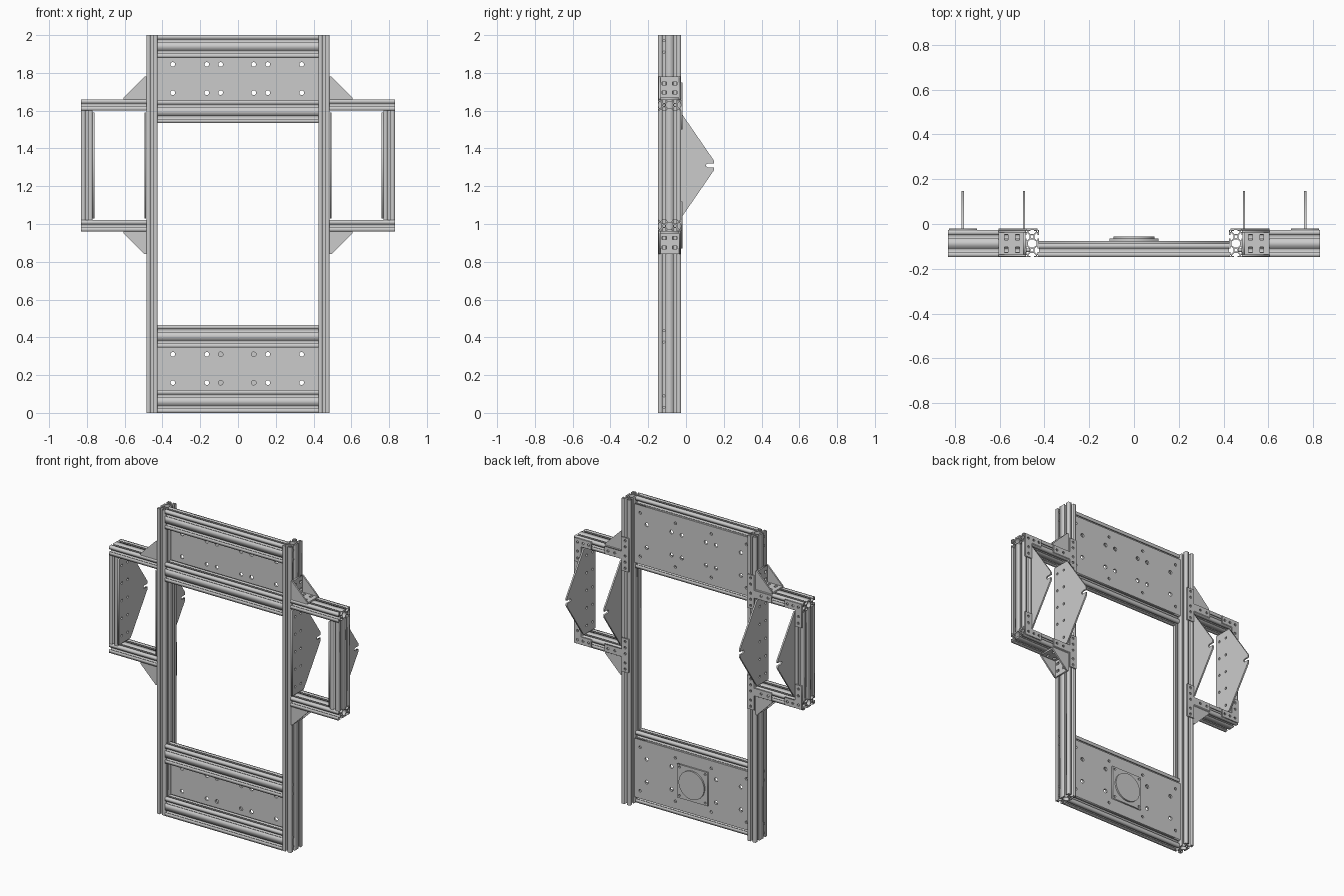
import bpy, bmesh, math
from mathutils import Matrix, Vector

if "Cube" in bpy.data.objects:
    bpy.data.objects.remove(bpy.data.objects["Cube"])


def axes(a, b, c, o):
    """Matrix taking local x, y, z to world axes a, b, c with origin o."""
    m = Matrix((a, b, c)).transposed().to_4x4()
    m.translation = Vector(o)
    return m


X, Y, Z = (1, 0, 0), (0, 1, 0), (0, 0, 1)
NY = (0, -1, 0)
MID = 1.31          # height of the side frame centre line
YC = -0.087         # depth centre of the deep profiles


def circle(x, y, r, n=14):
    return [(x + r * math.cos(2 * math.pi * i / n), y + r * math.sin(2 * math.pi * i / n))
            for i in range(n)]


def box(x0, x1, y0, y1):
    return [(x0, y0), (x1, y0), (x1, y1), (x0, y1)]


def solid(name, loops, thick, mat):
    """Extrude an outline with holes, centred on the local z axis."""
    cu = bpy.data.curves.new(name + "_outline", 'CURVE')
    cu.dimensions = '2D'
    cu.fill_mode = 'BOTH'
    cu.extrude = thick / 2
    for pts in loops:
        sp = cu.splines.new('POLY')
        sp.points.add(len(pts) - 1)
        for p, (x, y) in zip(sp.points, pts):
            p.co = (x, y, 0, 1)
        sp.use_cyclic_u = True
    tmp = bpy.data.objects.new(name + "_tmp", cu)
    bpy.context.collection.objects.link(tmp)
    dg = bpy.context.evaluated_depsgraph_get()
    me = bpy.data.meshes.new_from_object(tmp.evaluated_get(dg))
    bpy.data.objects.remove(tmp)
    me.transform(mat)
    bm = bmesh.new()
    bm.from_mesh(me)
    bmesh.ops.remove_doubles(bm, verts=bm.verts, dist=1e-5)
    bmesh.ops.recalc_face_normals(bm, faces=bm.faces)
    bm.to_mesh(me)
    bm.free()
    me.name = name
    ob = bpy.data.objects.new(name, me)
    bpy.context.collection.objects.link(ob)
    return ob


# Slotted double profile: 0.06 wide (x) by 0.12 long (y), six T slots
SLOT = [(-.008, 0), (-.008, .005), (-.0165, .005), (-.0165, .009), (-.007, .0185),
        (.007, .0185), (.0165, .009), (.0165, .005), (.008, .005), (.008, 0)]


def profile_loops():
    out = []
    sides = [((-.03, -.06), (1, 0), [.03]), ((.03, -.06), (0, 1), [.03, .09]),
             ((.03, .06), (-1, 0), [.03]), ((-.03, .06), (0, -1), [.03, .09])]
    for (px, py), (dx, dy), centres in sides:
        out.append((px, py))
        for c in centres:
            for t, d in SLOT:
                out.append((px + dx * (c + t) - dy * d, py + dy * (c + t) + dx * d))
    cavity = [(0.019, .008), (.007, .018), (-.007, .018), (-.019, .008),
              (-.019, -.008), (-.007, -.018), (.007, -.018), (.019, -.008)]
    cavity = [(b, a) for a, b in [(.018, .007), (.008, .019), (-.008, .019), (-.018, .007),
                                  (-.018, -.007), (-.008, -.019), (.008, -.019), (.018, -.007)]]
    loops = [out, cavity]
    for s in (-1, 1):
        loops.append(circle(0, s * .03, .007))
        for t in (-1, 1):
            loops.append(circle(t * .0245, s * .0545, .003, 8))
    return loops


PROFILE = profile_loops()

# Cross beams, in pairs, and the plates bolted behind them
for label, z0 in (("lower", 0), ("upper", 1.535)):
    for k, zc in (("bottom", z0 + .06), ("top", z0 + .405)):
        solid(f"{label}_{k}_cross_beam", PROFILE, .85, axes(Y, Z, X, (0, -.117, zc)))
    loops = [box(-.425, .425, z0 + .04, z0 + .425)]
    for x in (-.345, -.165, -.092, .083, .158, .337):
        loops += [circle(x, z0 + z, .0125) for z in (.16, .31)]
    for x in (-.385, -.13, .13, .385):
        loops += [circle(x, z0 + z, .009) for z in (.09, .375)]
    solid(f"{label}_back_panel", loops, .012, axes(X, Z, NY, (0, -.081, 0)))

# Round mount on the lower panel
mount = axes(X, Z, NY, (0, -.07, .235))
corners = [(a * .093, b * .093) for a in (-1, 1) for b in (-1, 1)]
solid("mount_base", [box(-.11, .11, -.11, .11)] + [circle(a, b, .007) for a, b in corners],
      .01, mount)
solid("mount_disc", [circle(0, 0, .092, 48)], .01, axes(X, Z, NY, (0, -.06, .235)))

# Outlines of the side frame parts (upper right quarter; the rest is mirrored)
FIN = [(-.147, 1.03), (-.147, 1.59), (-.027, 1.59), (.147, 1.337), (.147, 1.32), (.115, 1.32),
       (.107, 1.315), (.107, 1.305), (.115, 1.30), (.147, 1.30), (.147, 1.283), (-.027, 1.03)]
FIN_HOLES = [circle(y, MID + dz, .008) for y in (-.117, -.057)
             for dz in (-.23, -.115, 0, .115, .23)]
TEE = [(.43, 1.53), (.48, 1.53), (.48, 1.605), (.605, 1.605), (.605, 1.655), (.48, 1.655),
       (.48, 1.75), (.43, 1.75)]
TEE_HOLES = [circle(x, z, .008) for x, z in
             ((.455, 1.55), (.455, 1.59), (.455, 1.63), (.455, 1.69), (.455, 1.73),
              (.53, 1.63), (.58, 1.63))]
ELL = [(.70, 1.605), (.775, 1.605), (.775, 1.50), (.825, 1.50), (.825, 1.655), (.70, 1.655)]
ELL_HOLES = [circle(x, z, .008) for x, z in
             ((.72, 1.63), (.76, 1.63), (.80, 1.63), (.80, 1.57), (.80, 1.525))]
GUSSET = [(.485, 1.66), (.605, 1.66), (.605, 1.67), (.495, 1.78), (.485, 1.78)]
LEG = [box(-.05, .05, 0, .12)] + [box(a - .012, a + .012, b - .008, b + .008)
                                  for a in (-.028, .028) for b in (.035, .085)]

for side, sx in (("left", -1), ("right", 1)):
    mx = Matrix.Diagonal((sx, 1, 1, 1))
    # Main post and outer post
    solid(f"{side}_main_post", PROFILE, 2, mx @ axes(X, Y, Z, (.455, YC, 1)))
    solid(f"{side}_outer_post", PROFILE, .58, mx @ axes(X, Y, Z, (.80, YC, MID)))
    # Bolts sunk in the post slot at each cross beam
    for i, z in enumerate((.03, .09, .375, .435, 1.565, 1.625, 1.91, 1.97)):
        solid(f"{side}_post_bolt_{i}", [circle(-.117, z, .0078)], .014,
              mx @ axes(Y, Z, X, (.4745, 0, 0)))
    # Pointed fins facing each other inside the side frame
    for k, x in (("inner", .491), ("outer", .764)):
        solid(f"{side}_{k}_fin", [FIN] + FIN_HOLES, .01, mx @ axes(Y, Z, X, (x, 0, 0)))
    for level, sz in (("lower", -1), ("upper", 1)):
        mz = Matrix.Translation((0, 0, MID)) @ Matrix.Diagonal((1, 1, sz, 1)) \
            @ Matrix.Translation((0, 0, -MID))
        m = mx @ mz
        tag = f"{side}_{level}"
        # Rail, running out from the main post
        solid(f"{tag}_rail", PROFILE, .345, m @ axes(Z, Y, X, (.6575, YC, 1.63)))
        # Flat joint plates on the back
        back = m @ axes(X, Z, NY, (0, -.023, 0))
        solid(f"{tag}_tee_plate", [TEE] + TEE_HOLES, .008, back)
        solid(f"{tag}_corner_plate", [ELL] + ELL_HOLES, .008, back)
        # Corner bracket: two triangular cheeks and two slotted legs
        for k, y in (("front", -.141), ("back", -.033)):
            solid(f"{tag}_bracket_{k}_cheek", [GUSSET], .01, m @ axes(X, Z, NY, (0, y, 0)))
        solid(f"{tag}_bracket_post_leg", LEG, .01, m @ axes(Y, Z, X, (.490, YC, 1.66)))
        solid(f"{tag}_bracket_rail_leg", LEG, .01, m @ axes(Y, X, Z, (.485, YC, 1.665)))
